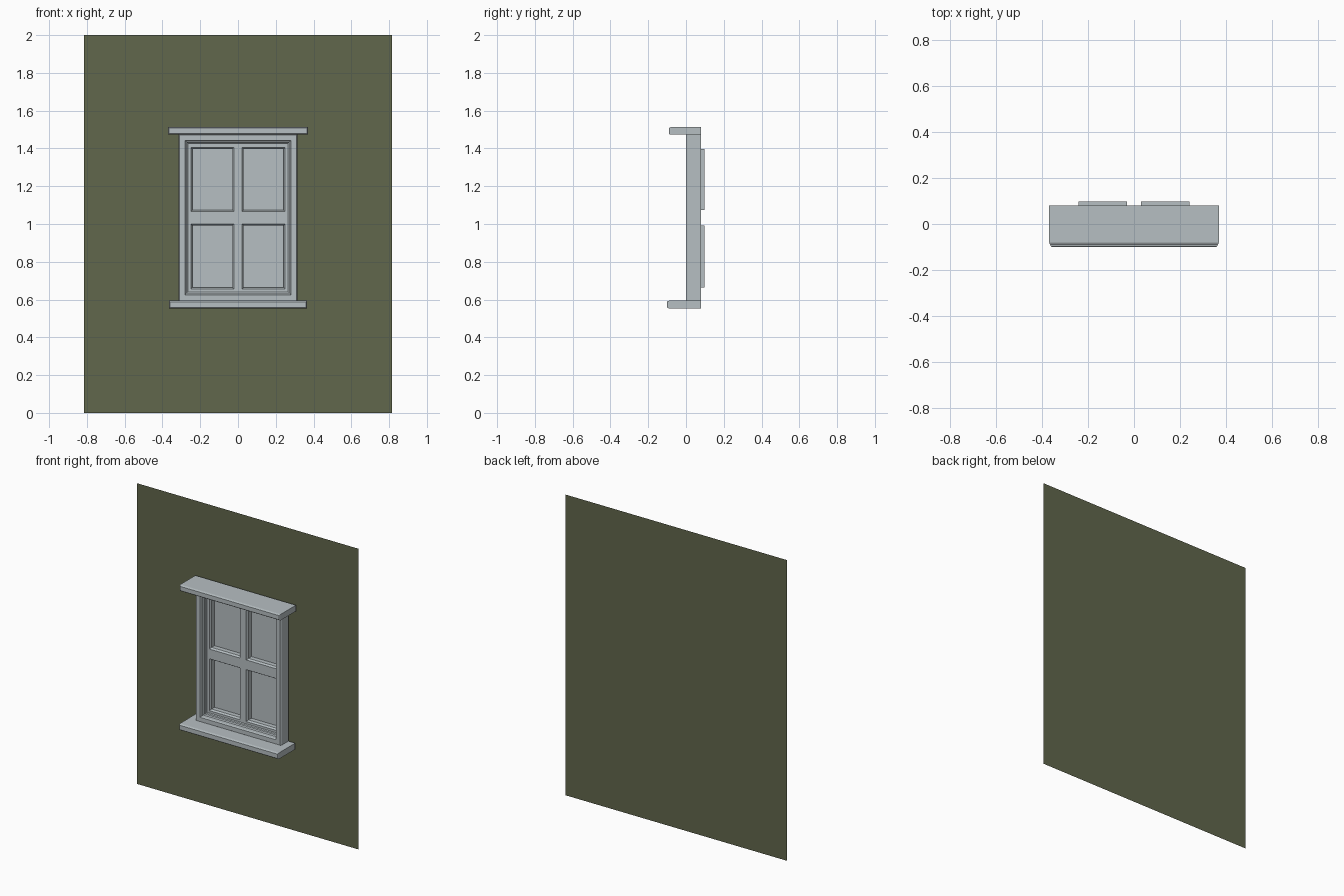
import bpy

cube = bpy.data.objects.get("Cube")
if cube:
    bpy.data.objects.remove(cube, do_unlink=True)


def material(name, colour):
    mat = bpy.data.materials.new(name)
    mat.use_nodes = True
    mat.diffuse_color = (*colour, 1)
    mat.node_tree.nodes["Principled BSDF"].inputs["Base Color"].default_value = (*colour, 1)
    return mat


GREY = material("pale grey paint", (0.47, 0.52, 0.54))
GREEN = material("olive wall", (0.12, 0.135, 0.072))


def add(name, verts, faces, mat):
    mesh = bpy.data.meshes.new(name)
    mesh.from_pydata(verts, [], faces)
    mesh.materials.append(mat)
    obj = bpy.data.objects.new(name, mesh)
    bpy.context.collection.objects.link(obj)
    return obj


def loft(name, rect, steps, mat=GREY, front=False, back=False):
    """Join rectangular rings; each step is (inset from rect, y)."""
    x0, x1, z0, z1 = rect
    verts, faces = [], []
    for d, y in steps:
        verts += [(x0 + d, y, z0 + d), (x1 - d, y, z0 + d),
                  (x1 - d, y, z1 - d), (x0 + d, y, z1 - d)]
    for r in range(len(steps) - 1):
        a = 4 * r
        for i in range(4):
            j = (i + 1) % 4
            faces.append((a + i, a + j, a + 4 + j, a + 4 + i))
    if front:
        n = len(verts)
        faces.append((n - 4, n - 3, n - 2, n - 1))
    if back:
        faces.append((3, 2, 1, 0))
    return add(name, verts, faces, mat)


# Wall sheet behind the window
loft("wall", (-0.815, 0.815, 0, 2), [(0, 0.1)], GREEN, front=True)

# Lintel and sill with chamfered front edges
loft("lintel", (-0.37, 0.37, 1.473, 1.513),
     [(0, 0.08), (0, -0.078), (0.002, -0.086), (0.006, -0.09)], front=True, back=True)
loft("sill", (-0.365, 0.365, 0.553, 0.594),
     [(0, 0.08), (0, -0.088), (0.002, -0.096), (0.006, -0.1)], front=True, back=True)

# Outer frame with a stepped reveal down to the sash
frame_rect = (-0.315, 0.315, 0.59, 1.477)
loft("outer_frame", frame_rect,
     [(0, 0.08), (0, 0.01), (0.006, 0.0), (0.034, 0.0), (0.038, 0.006),
      (0.038, 0.03), (0.045, 0.035), (0.045, 0.05), (0.05, 0.055)])

# Sash face: a grid with the four pane cells left open
xs = [-0.265, -0.25, -0.022, 0.022, 0.25, 0.265]
zs = [0.64, 0.655, 1.0, 1.065, 1.405, 1.427]
verts = [(x, 0.055, z) for z in zs for x in xs]
faces = []
for r in range(5):
    for c in range(5):
        if r in (1, 3) and c in (1, 3):
            continue
        a = 6 * r + c
        faces.append((a, a + 1, a + 7, a + 6))
add("sash", verts, faces, GREY)

# Recessed panes
for row, r in (("lower", 1), ("upper", 3)):
    for side, c in (("right", 1), ("left", 3)):
        loft(f"{row}_{side}_pane", (xs[c], xs[c + 1], zs[r], zs[r + 1]),
             [(0, 0.055), (0.003, 0.063), (0.008, 0.068), (0.008, 0.099)], front=True)
